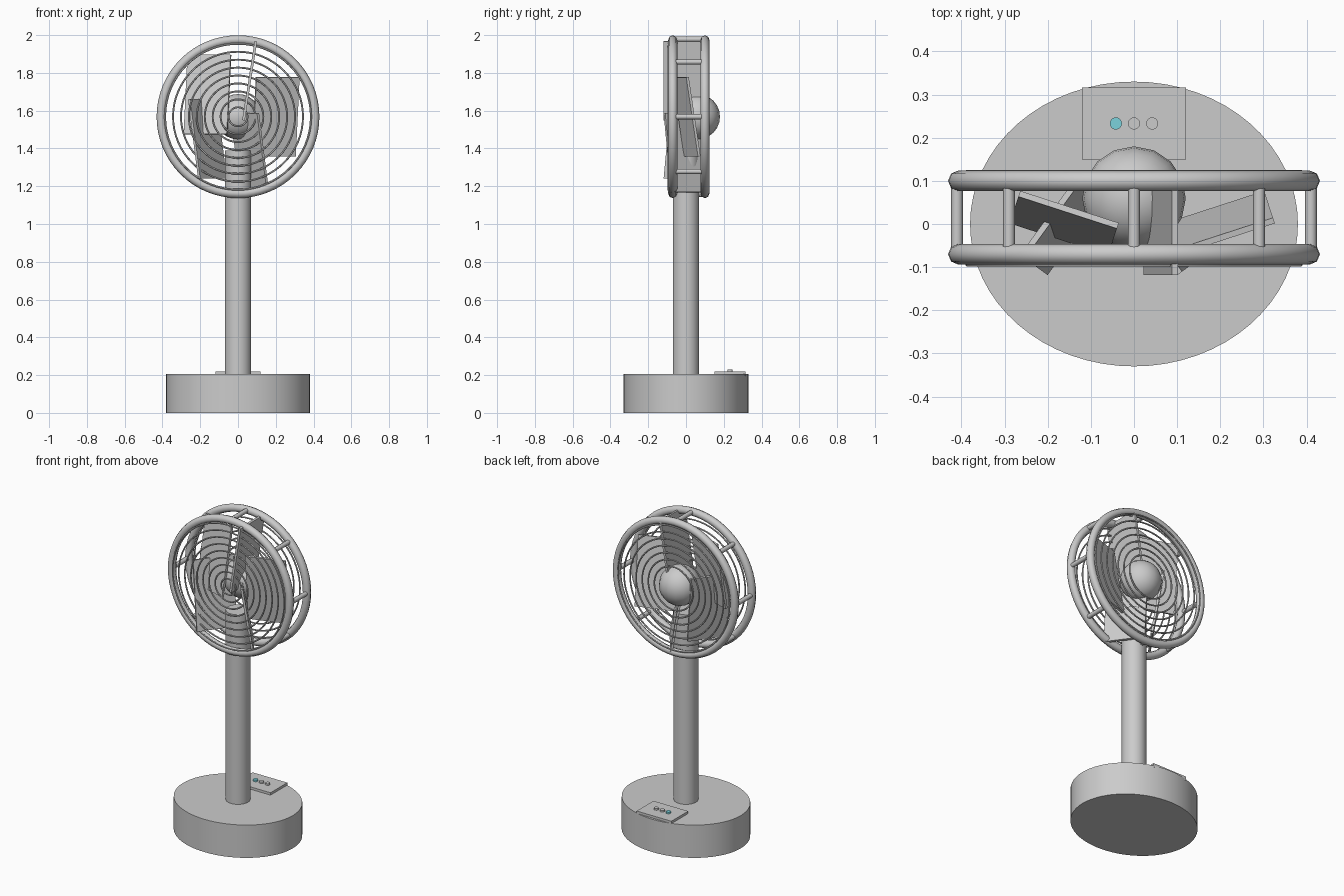
import bpy
from math import radians, sin, cos, pi

if "Cube" in bpy.data.objects:
    bpy.data.objects.remove(bpy.data.objects["Cube"])

HEAD_Z = 1.568   # height of the fan axis


def finish(name, smooth=True, mat=None):
    ob = bpy.context.object
    ob.name = name
    bpy.ops.object.transform_apply(location=False, rotation=False, scale=True)
    if smooth:
        bpy.ops.object.shade_smooth_by_angle(angle=radians(50))
    if mat:
        ob.data.materials.append(mat)
    return ob


def cylinder(name, r, depth, loc, sides=32, rot=(0, 0, 0), scale=(1, 1, 1), mat=None):
    bpy.ops.mesh.primitive_cylinder_add(vertices=sides, radius=r, depth=depth,
                                        location=loc, rotation=rot)
    bpy.context.object.scale = scale
    return finish(name, mat=mat)


def box(name, size, loc, rot=(0, 0, 0)):
    bpy.ops.mesh.primitive_cube_add(size=1, location=loc, rotation=rot)
    bpy.context.object.scale = size
    return finish(name, smooth=False)


def ring(name, major, minor, y, sides):
    bpy.ops.mesh.primitive_torus_add(major_radius=major, minor_radius=minor,
                                     major_segments=64, minor_segments=sides,
                                     location=(0, y, HEAD_Z), rotation=(pi / 2, 0, 0))
    return finish(name)


# base and pole
cylinder("base", 1, 0.205, (0, 0, 0.1025), sides=64, scale=(0.38, 0.33, 1))
cylinder("pole", 0.07, 1.19, (0, 0, 0.795))

# control panel with three buttons, one of them lit
box("control_panel", (0.24, 0.166, 0.025), (0, 0.233, 0.2075))
teal = bpy.data.materials.new("lit_button")
teal.diffuse_color = (0.2, 0.65, 0.72, 1)
teal.use_nodes = True
teal.node_tree.nodes["Principled BSDF"].inputs["Base Color"].default_value = teal.diffuse_color
for i in range(3):
    cylinder(f"button_{i + 1}", 0.014, 0.02, (0.042 * (i - 1), 0.233, 0.22),
             sides=20, mat=teal if i == 0 else None)

# motor housing
bpy.ops.mesh.primitive_uv_sphere_add(segments=16, ring_count=12, radius=0.12,
                                     location=(0, 0.06, HEAD_Z))
finish("motor_housing")

# flat blades spaced round the axis, each leaning and turned a little further
for i in range(5):
    a = 2 * pi * i / 5
    box(f"blade_{i + 1}", (0.24, 0.014, 0.424),
        (0.2 * cos(a), 0.002, HEAD_Z + 0.2 * sin(a)),
        rot=(0.155, 0, a + radians(18)))

# cage: heavy rims and thin concentric guard wires, front and back
for side, rim_y, wire_y in (("front", -0.07, -0.094), ("back", 0.1, 0.121)):
    ring(f"{side}_rim", 0.407, 0.024, rim_y, 8)
    for k in range(9):
        ring(f"{side}_guard_wire_{k + 1}", 0.05 + 0.042 * k, 0.005, wire_y, 6)

# struts joining the two rims
for i in range(8):
    a = pi * i / 4
    cylinder(f"cage_strut_{i + 1}", 0.014, 0.17,
             (0.41 * cos(a), 0.015, HEAD_Z + 0.41 * sin(a)),
             sides=8, rot=(pi / 2, 0, 0))
